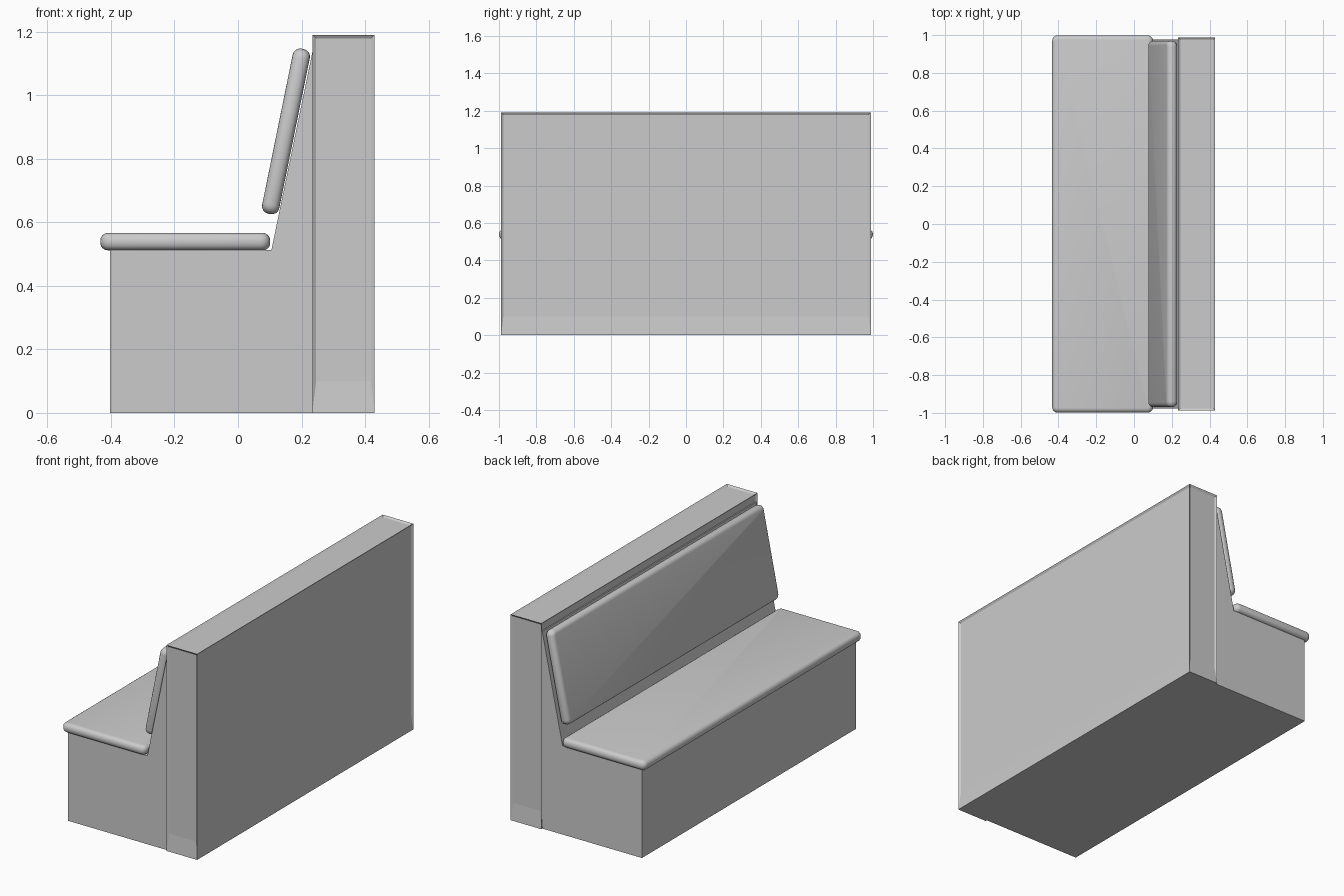
import bpy, bmesh, math
from mathutils import Matrix, Vector

if "Cube" in bpy.data.objects:
    bpy.data.objects.remove(bpy.data.objects["Cube"])

GREY = (0.6, 0.6, 0.6, 1)
mat = bpy.data.materials.new("plain grey")
mat.use_nodes = True
mat.diffuse_color = GREY
mat.node_tree.nodes["Principled BSDF"].inputs["Base Color"].default_value = GREY


def make(name, bm):
    bmesh.ops.recalc_face_normals(bm, faces=bm.faces)
    mesh = bpy.data.meshes.new(name)
    bm.to_mesh(mesh)
    bm.free()
    mesh.materials.append(mat)
    obj = bpy.data.objects.new(name, mesh)
    bpy.context.collection.objects.link(obj)
    return obj


def box(size, centre):
    bm = bmesh.new()
    bmesh.ops.create_cube(bm, size=1, matrix=Matrix.Translation(centre) @ Matrix.Diagonal((*size, 1)))
    return bm


def cushion(name, size, centre, tilt=0):
    # Rounded pad: plan corners first, then the rims
    bm = box(size, (0, 0, 0))
    corners = [e for e in bm.edges if abs(e.verts[0].co.z - e.verts[1].co.z) > 0.01]
    bmesh.ops.bevel(bm, geom=corners, offset=0.03, segments=4, profile=0.5, affect='EDGES')
    rims = [e for e in bm.edges if abs(e.verts[0].co.z - e.verts[1].co.z) < 0.001]
    bmesh.ops.bevel(bm, geom=rims, offset=0.024, segments=4, profile=0.5, affect='EDGES')
    obj = make(name, bm)
    obj.location = centre
    obj.rotation_euler.y = tilt
    for poly in obj.data.polygons:
        poly.use_smooth = True
    return obj


# Bench base with sloping back support
profile = [(-0.403, 0), (-0.403, 0.512), (0.105, 0.512), (0.235, 1.14), (0.26, 1.14), (0.26, 0)]
bm = bmesh.new()
side = bm.faces.new([bm.verts.new((x, -0.978, z)) for x, z in profile])
ext = bmesh.ops.extrude_face_region(bm, geom=[side])["geom"]
bmesh.ops.translate(bm, verts=[v for v in ext if isinstance(v, bmesh.types.BMVert)], vec=(0, 1.956, 0))
if not side.is_valid or len(bm.faces) < 8:
    bm.faces.new([v for v in bm.verts if v.co.y < 0])
make("bench_base", bm)

# Partition wall with recessed panels above a plinth
bm = box((0.196, 1.976, 1.19), (0.332, 0, 0.595))
bm.normal_update()
panels = [f for f in bm.faces if f.normal.z > -0.5]
bmesh.ops.inset_individual(bm, faces=panels, thickness=0.017, depth=0)
for f in panels:
    push = f.normal * -0.008
    for v in f.verts:
        if v.co.z < 0.05:
            v.co.z = 0.1
        v.co += push
make("partition_wall", bm)

# Upholstery
cushion("seat_cushion", (0.535, 1.998, 0.055), (-0.166, 0, 0.539))
cushion("back_cushion", (0.53, 1.94, 0.055), (0.151, 0, 0.886), math.radians(-78.5))
